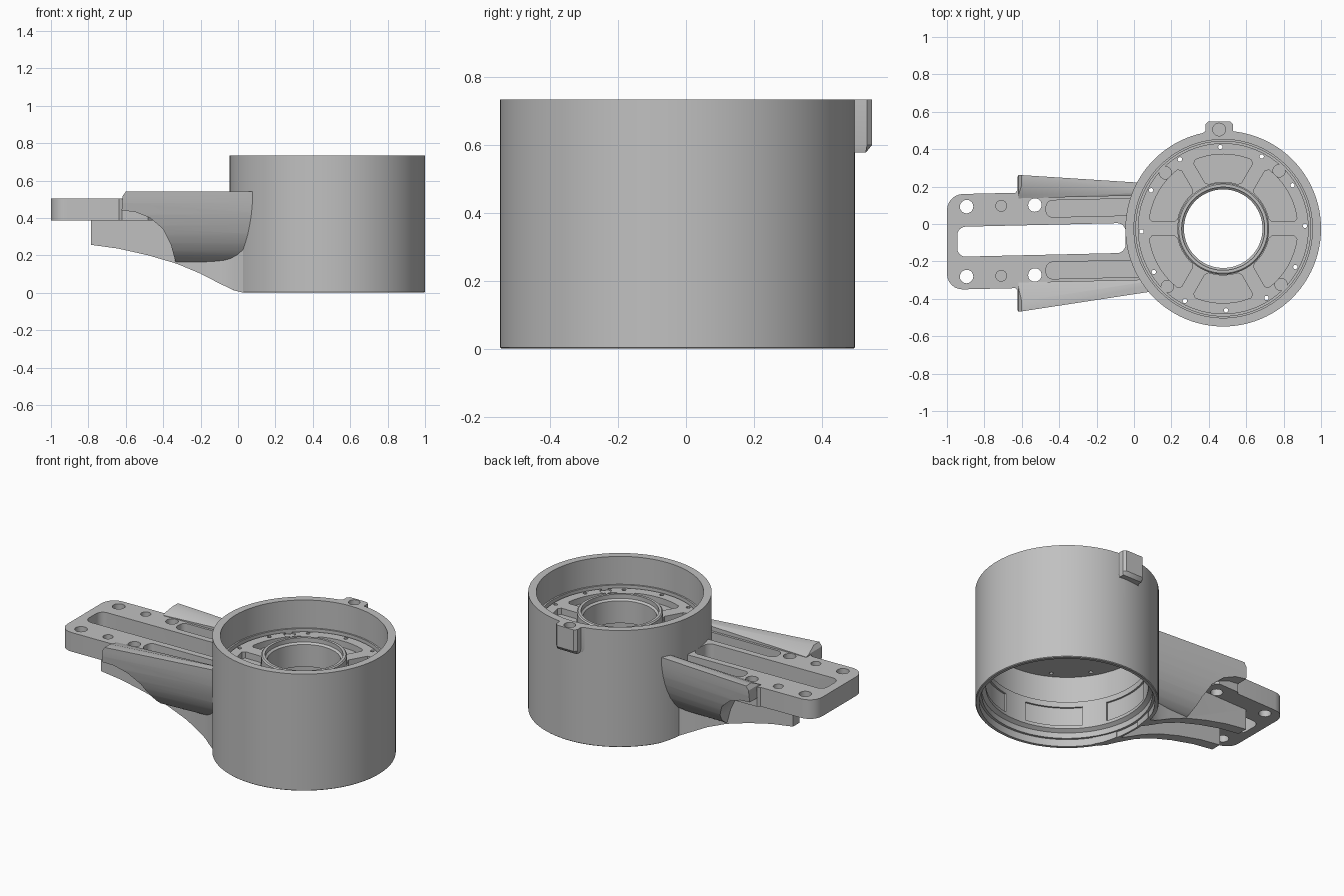
import bpy, bmesh
from math import sin, cos, pi, radians, asin, degrees

if "Cube" in bpy.data.objects:
    bpy.data.objects.remove(bpy.data.objects["Cube"], do_unlink=True)

grey = bpy.data.materials.new("plain grey")
grey.use_nodes = True
grey.diffuse_color = (0.53, 0.53, 0.53, 1)
grey.node_tree.nodes["Principled BSDF"].inputs["Base Color"].default_value = (0.53, 0.53, 0.53, 1)

CX, CY = 0.477, -0.025     # housing axis
TOP = 0.735
parts = []


def finish(bm, name):
    bmesh.ops.recalc_face_normals(bm, faces=bm.faces)
    mesh = bpy.data.meshes.new(name)
    bm.to_mesh(mesh)
    bm.free()
    mesh.materials.append(grey)
    obj = bpy.data.objects.new(name, mesh)
    bpy.context.collection.objects.link(obj)
    return obj


def add_loft(bm, *outlines):
    """Closed solid through matching outlines of 3D points."""
    rings = [[bm.verts.new(p) for p in outline] for outline in outlines]
    bm.faces.new(rings[0])
    bm.faces.new(rings[-1][::-1])
    for a, b in zip(rings, rings[1:]):
        for i in range(len(a)):
            j = (i + 1) % len(a)
            bm.faces.new((a[i], b[i], b[j], a[j]))


def add_prism(bm, pts, lo, hi, axis="z"):
    if axis == "z":
        add_loft(bm, [(x, y, lo) for x, y in pts], [(x, y, hi) for x, y in pts])
    else:
        add_loft(bm, [(x, lo, z) for x, z in pts], [(x, hi, z) for x, z in pts])


def prism(name, pts, lo, hi, axis="z"):
    bm = bmesh.new()
    add_prism(bm, pts, lo, hi, axis)
    return finish(bm, name)


def circle(x, y, r, n=24):
    return [(x + r * cos(2 * pi * i / n), y + r * sin(2 * pi * i / n)) for i in range(n)]


def rounded(x0, x1, y0, y1, r, n=6):
    pts = []
    corners = [(x1 - r, y1 - r), (x0 + r, y1 - r), (x0 + r, y0 + r), (x1 - r, y0 + r)]
    for k, (x, y) in enumerate(corners):
        for i in range(n + 1):
            a = (k + i / n) * pi / 2
            pts.append((x + r * cos(a), y + r * sin(a)))
    return pts


def arc(r, a0, a1, n=12):
    return [(CX + r * cos(radians(a0 + (a1 - a0) * i / n)),
             CY + r * sin(radians(a0 + (a1 - a0) * i / n))) for i in range(n + 1)]


def boolean(obj, cutter, operation="DIFFERENCE"):
    mod = obj.modifiers.new("cut", "BOOLEAN")
    mod.operation, mod.object, mod.solver = operation, cutter, "EXACT"
    bpy.context.view_layer.objects.active = obj
    bpy.ops.object.modifier_apply(modifier=mod.name)
    bpy.data.objects.remove(cutter, do_unlink=True)


def skew(obj):
    """Place an arm part on the slightly angled arm centre line."""
    for v in obj.data.vertices:
        v.co.y += -0.085 + 0.023 * (v.co.x + 0.5)


def trim_inside(obj):
    boolean(obj, prism("bore_cutter", circle(CX, CY, 0.495, 96), -0.1, 1))


# Housing: outer wall, bearing plate and hub turned from one profile
profile = [(0.518, 0), (0.523, 0.004), (0.523, TOP), (0.477, TOP), (0.477, 0.56),
           (0.467, 0.56), (0.467, 0.53), (0.457, 0.53), (0.457, 0.545), (0.245, 0.545),
           (0.245, 0.61), (0.238, 0.617), (0.222, 0.617), (0.222, 0.59), (0.21, 0.58),
           (0.21, 0.44), (0.475, 0.44), (0.475, 0.27), (0.462, 0.27), (0.462, 0.095),
           (0.485, 0.08), (0.485, 0.045), (0.5, 0.045), (0.5, 0)]
bm = bmesh.new()
ring = [bm.verts.new((CX + r, CY, z)) for r, z in profile]
edges = [bm.edges.new((ring[i - 1], ring[i])) for i in range(len(ring))]
bmesh.ops.spin(bm, geom=ring + edges, cent=(CX, CY, 0), axis=(0, 0, 1),
               angle=2 * pi, steps=96, use_merge=True)
bmesh.ops.remove_doubles(bm, verts=bm.verts, dist=0.00001)
housing = finish(bm, "housing")

# Pockets between the spokes
bm = bmesh.new()
for k in range(6):
    mid = 30 + 60 * k
    steps = [(r, 30 - degrees(asin(0.038 / r)) - trim)
             for r, trim in ((0.25, 3), (0.265, 0), (0.382, 0), (0.398, 2.5))]
    pts = arc(steps[0][0], mid + steps[0][1], mid - steps[0][1])
    pts += [arc(r, mid - h, mid, 1)[0] for r, h in steps[1:3]]
    pts += arc(steps[3][0], mid - steps[3][1], mid + steps[3][1])
    pts += [arc(r, mid + h, mid, 1)[0] for r, h in steps[2:0:-1]]
    add_prism(bm, pts, 0.505, 0.6)
    # Recesses of the inner wall
    pts = arc(0.45, 60 * k - 21, 60 * k + 21) + arc(0.473, 60 * k + 21, 60 * k - 21)
    add_prism(bm, pts, 0.115, 0.235)
# Screw holes
for k in range(12):
    a = radians(2 + 30 * k)
    add_prism(bm, circle(CX + 0.437 * cos(a), CY + 0.437 * sin(a), 0.012, 12), 0.4, 0.6)
boolean(housing, finish(bm, "housing_cutter"))

# Shallow round seats in the plate
bm = bmesh.new()
for k in range(4):
    a = radians(46 + 90 * k)
    add_prism(bm, circle(CX + 0.43 * cos(a), CY + 0.43 * sin(a), 0.033), 0.535, 0.6)
boolean(housing, finish(bm, "seat_cutter"))
boolean(housing, prism("rim_hole", circle(0.455, 0.505, 0.034), 0.69, 0.8))

# Relief under the rim where the arm begins
relief = [(-0.1, 0.05), (-0.06, 0.03), (-0.02, 0.012), (0.03, 0), (0.03, -0.02), (-0.1, -0.02)]
boolean(housing, prism("relief_cutter", relief, -0.4, 0.25, "y"))
parts.append(housing)

# Locating lug on the back of the rim
lug_top = [(0.365, 0.47), (0.365, 0.485), (0.383, 0.497), (0.383, 0.533), (0.398, 0.548),
           (0.515, 0.548), (0.53, 0.533), (0.53, 0.497), (0.55, 0.485), (0.55, 0.47)]
lug_low = [(0.455 + (x - 0.455) * 0.92, min(y, 0.53)) for x, y in lug_top]
bm = bmesh.new()
add_loft(bm, [(x, y, 0.578) for x, y in lug_low], [(x, y, 0.6) for x, y in lug_top],
         [(x, y, TOP) for x, y in lug_top])
lug = finish(bm, "rim_lug")
boolean(lug, prism("lug_hole", circle(0.455, 0.505, 0.034), 0.69, 0.8))
trim_inside(lug)
parts.append(lug)

# Mounting arm plate with slot, channels and bolt holes
side_edge = [(0.1, 0.23), (-0.46, 0.23), (-0.46, 0.25), (-0.48, 0.27), (-0.62, 0.27),
             (-0.635, 0.255)]
tip = [p for p in rounded(-1, -0.3, -0.255, 0.255, 0.085) if p[0] < -0.6]
outline = side_edge + tip + [(x, -y) for x, y in side_edge[::-1]]
arm = prism("mounting_arm", outline, 0.385, 0.505)
bm = bmesh.new()
add_prism(bm, rounded(-0.945, -0.045, -0.08, 0.08, 0.045), 0.3, 0.6)
for s in (-1, 1):
    channel = rounded(-0.47, 0.2, 0.12, 0.21, 0.035)
    add_prism(bm, [(x, s * y) for x, y in channel], 0.43, 0.6)
    for x, r, low in ((-0.895, 0.036, 0.3), (-0.71, 0.029, 0.41), (-0.53, 0.036, 0.3)):
        add_prism(bm, circle(x, s * 0.187, r), low, 0.6)
boolean(arm, finish(bm, "arm_cutter"))
skew(arm)
trim_inside(arm)
parts.append(arm)

# Curved ribs under the arm, blending in plan into the housing wall
rib = [(0.1, 0), (0.03, 0), (-0.02, 0.012), (-0.1, 0.05), (-0.2, 0.102), (-0.33, 0.156),
       (-0.48, 0.2), (-0.64, 0.236), (-0.785, 0.256), (-0.785, 0.39), (0.1, 0.39)]
rib_plan = [(-0.9, 0.083), (-0.9, 0.15), (-0.2, 0.15), (-0.13, 0.155), (-0.08, 0.163),
            (-0.04, 0.178), (-0.005, 0.198), (0.03, 0.22), (0.2, 0.22), (0.2, 0.083)]
# Flared side fairings with a swept cut at their free end
sweep = [(-0.6, 0.541), (-0.618, 0.515), (-0.622, 0.44), (-0.55, 0.432), (-0.47, 0.4),
         (-0.4, 0.34), (-0.36, 0.26), (-0.33, 0.15), (0.2, 0.14), (0.2, 0.541)]


def flare_section(x, reach, seam):
    pts = [(x, 0.1 + (reach - 0.1) * cos(i * pi / 20), 0.54 - 0.385 * sin(i * pi / 20))
           for i in range(11)]
    return pts + [(x, 0.1, 0.385), (x, 0.225, 0.385), (x, 0.225, seam),
                  (x, reach - 0.055, 0.54)]


for s, side, reach in ((1, "back", 0.352), (-1, "front", 0.385)):
    web = prism(side + "_rib", rib, -0.4, 0.4, "y")
    boolean(web, prism("plan_cutter", [(x, s * y) for x, y in rib_plan], -0.1, 0.5), "INTERSECT")
    bm = bmesh.new()
    ends = [[(x, s * y, z) for x, y, z in flare_section(*end)]
            for end in ((-0.64, reach, 0.506), (0.13, 0.285, 0.537))]
    add_loft(bm, *ends)
    flare = finish(bm, side + "_fairing")
    boolean(flare, prism("sweep_cutter", sweep, -1, 1, "y"), "INTERSECT")
    for obj in (web, flare):
        skew(obj)
        trim_inside(obj)
        parts.append(obj)

# Smooth rounded surfaces and keep machined edges crisp
for obj in parts:
    bpy.ops.object.select_all(action="DESELECT")
    obj.select_set(True)
    bpy.context.view_layer.objects.active = obj
    bpy.ops.object.shade_smooth_by_angle(angle=radians(30))
